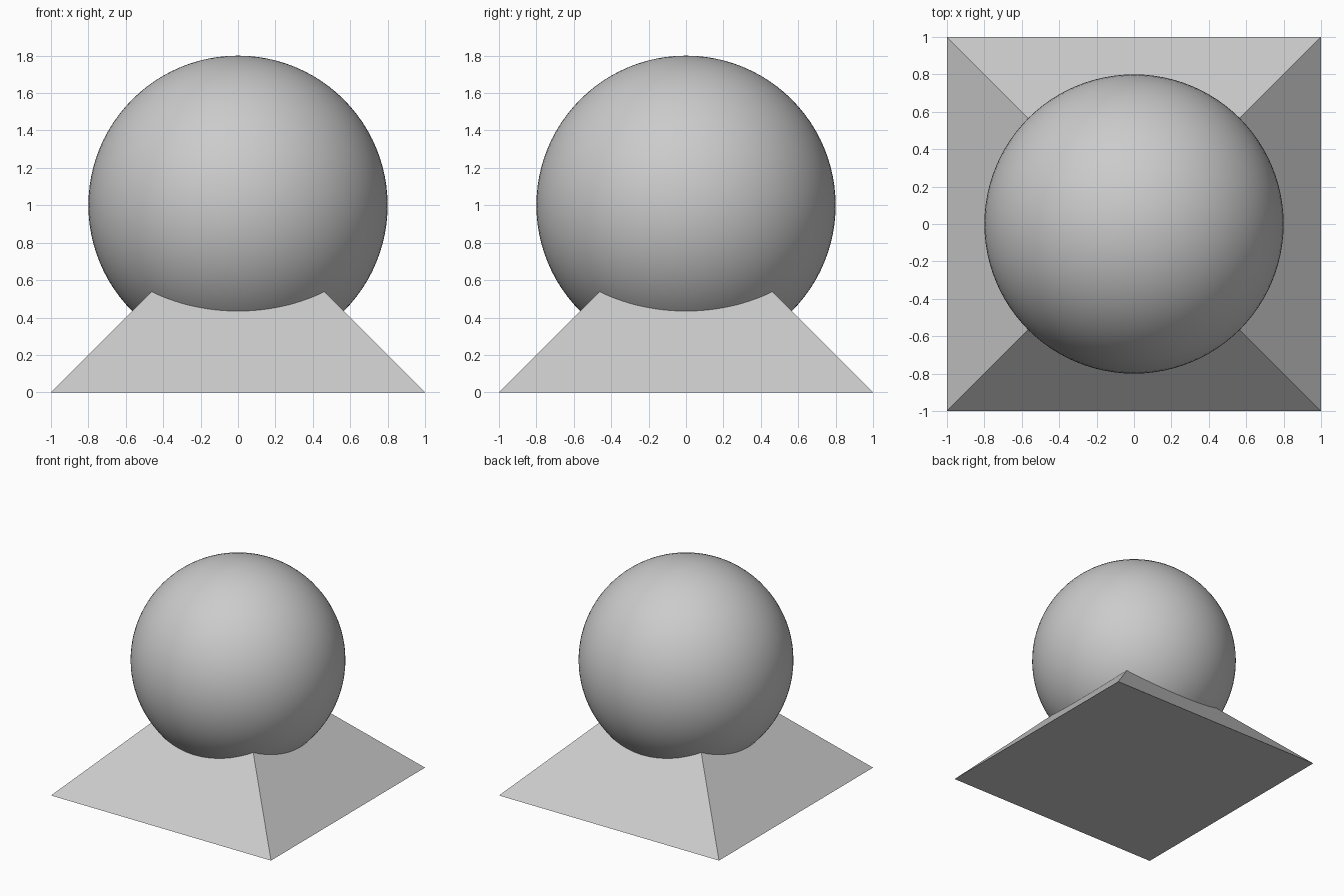
import bpy
from math import radians, sqrt

if "Cube" in bpy.data.objects:
    bpy.data.objects.remove(bpy.data.objects["Cube"])

# Square pyramid base: 2 x 2 footprint, 45 degree sides, apex hidden in the ball
bpy.ops.mesh.primitive_cone_add(vertices=4, radius1=sqrt(2), radius2=0, depth=1,
                                location=(0, 0, 0.5), rotation=(0, 0, radians(45)))
base = bpy.context.object
base.name = "pyramid_base"
bpy.ops.object.transform_apply(location=False, rotation=True, scale=False)

# Smooth ball centred on the pyramid apex
bpy.ops.mesh.primitive_uv_sphere_add(segments=96, ring_count=48, radius=0.8,
                                     location=(0, 0, 1))
ball = bpy.context.object
ball.name = "ball"
bpy.ops.object.shade_smooth()
